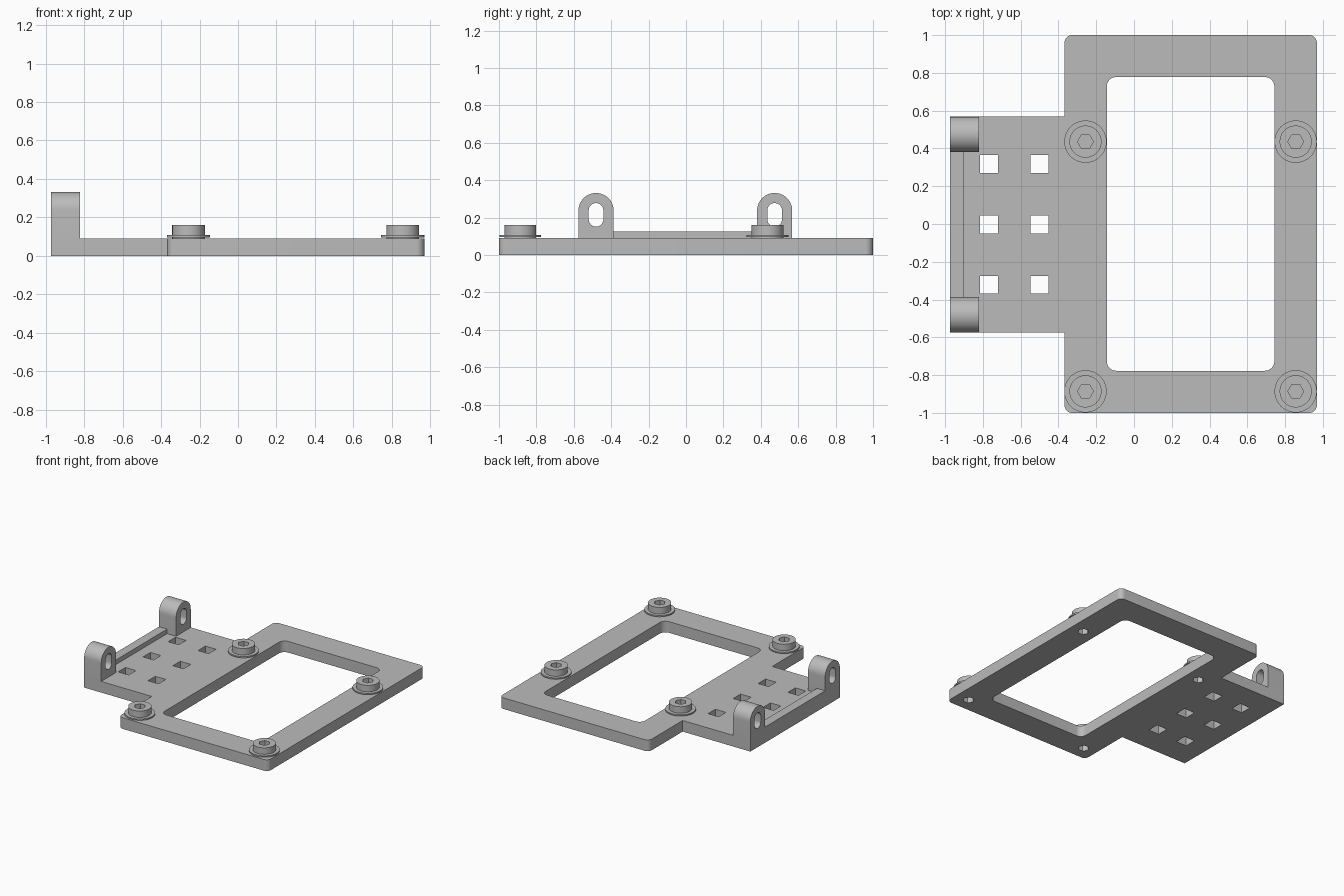
import bpy, bmesh, math
from mathutils import Vector

if "Cube" in bpy.data.objects:
    bpy.data.objects.remove(bpy.data.objects["Cube"], do_unlink=True)

grey = bpy.data.materials.new("plain grey")
grey.use_nodes = True
grey.diffuse_color = (0.5, 0.5, 0.5, 1)
grey.node_tree.nodes["Principled BSDF"].inputs["Base Color"].default_value = (0.5, 0.5, 0.5, 1)


def finish(bm, name):
    bmesh.ops.recalc_face_normals(bm, faces=bm.faces)
    mesh = bpy.data.meshes.new(name)
    bm.to_mesh(mesh)
    bm.free()
    mesh.materials.append(grey)
    obj = bpy.data.objects.new(name, mesh)
    bpy.context.collection.objects.link(obj)
    return obj


def rect(x0, x1, y0, y1):
    return [(x0, y0), (x1, y0), (x1, y1), (x0, y1)]


def rounded(points, radii, steps=10):
    """Round the right-angled corners of an outline."""
    out = []
    for i, (p, r) in enumerate(zip(points, radii)):
        p = Vector(p)
        if r == 0:
            out.append(p)
            continue
        back = (Vector(points[i - 1]) - p).normalized()
        ahead = (Vector(points[(i + 1) % len(points)]) - p).normalized()
        centre = p + (back + ahead) * r
        for k in range(steps + 1):
            a = math.pi / 2 * k / steps
            out.append(centre - (ahead * math.cos(a) + back * math.sin(a)) * r)
    return out


def hexagon(x, y, r):
    return [(x + r * math.cos(math.pi / 3 * k), y + r * math.sin(math.pi / 3 * k))
            for k in range(6)]


def prism(name, outline, low, high, axis="Z"):
    """Extrude an outline along Z, or a (y, z) outline along X."""
    pts = [Vector(p) for p in outline]
    pts = [p for i, p in enumerate(pts) if (p - pts[i - 1]).length > 1e-5]
    place = (lambda p, w: (p.x, p.y, w)) if axis == "Z" else (lambda p, w: (w, p.x, p.y))
    bm = bmesh.new()
    a = [bm.verts.new(place(p, low)) for p in pts]
    b = [bm.verts.new(place(p, high)) for p in pts]
    bm.faces.new(a)
    bm.faces.new(b)
    for i in range(len(pts)):
        bm.faces.new((a[i - 1], a[i], b[i], b[i - 1]))
    return finish(bm, name)


def cut(obj, cutter):
    cutter.hide_render = True
    mod = obj.modifiers.new("cut", "BOOLEAN")
    mod.operation = "DIFFERENCE"
    mod.solver = "EXACT"
    mod.object = cutter
    bpy.context.view_layer.objects.active = obj
    bpy.ops.object.modifier_apply(modifier=mod.name)
    bpy.data.objects.remove(cutter, do_unlink=True)


def lathe(name, x, y, profile, sides=48):
    bm = bmesh.new()
    rings = []
    for r, z in profile:
        rings.append([bm.verts.new((x + r * math.cos(2 * math.pi * k / sides),
                                    y + r * math.sin(2 * math.pi * k / sides), z))
                      for k in range(sides)])
    for lower, upper in zip(rings, rings[1:]):
        for k in range(sides):
            bm.faces.new((lower[k - 1], lower[k], upper[k], upper[k - 1]))
    bm.faces.new(rings[0])
    bm.faces.new(rings[-1])
    return finish(bm, name)


def smooth(obj):
    bpy.ops.object.select_all(action="DESELECT")
    obj.select_set(True)
    bpy.context.view_layer.objects.active = obj
    bpy.ops.object.shade_smooth_by_angle(angle=math.radians(30))


T = 0.09                       # plate thickness
LEFT, ARM, RIGHT = -0.973, -0.368, 0.968
Y0, Y1 = -0.575, 0.568         # arm sides

# Base plate: rectangular frame with a side arm
outline = [(ARM, -1), (RIGHT, -1), (RIGHT, 1), (ARM, 1),
           (ARM, Y1), (LEFT, Y1), (LEFT, Y0), (ARM, Y0)]
plate = prism("base_plate", rounded(outline, [0.04] * 4 + [0] * 4), 0, T)
window = rounded(rect(-0.144, 0.743, -0.777, 0.778), [0.05] * 4)
cut(plate, prism("window_cutter", window, -0.1, 0.2))

# Square holes through the arm
for x in (-0.767, -0.5):
    for y in (-0.321, -0.003, 0.318):
        h = 0.047
        cut(plate, prism("square_cutter", rect(x - h, x + h, y - h, y + h), -0.1, 0.2))

# Socket screws with washers, and hexagonal pockets beneath them
screw_profile = [(0.085, T), (0.085, 0.097), (0.112, 0.097), (0.112, 0.108),
                 (0.085, 0.108), (0.085, 0.16)]
for side, x in (("right", -0.257), ("left", 0.856)):
    for end, y in (("front", -0.886), ("back", 0.436)):
        screw = lathe(f"{end}_{side}_screw", x, y, screw_profile)
        cut(screw, prism("socket_cutter", hexagon(x, y, 0.042), 0.105, 0.3))
        cut(plate, prism("pocket_cutter", hexagon(x, y, 0.042), -0.1, 0.08))
        smooth(screw)
smooth(plate)

# Slotted lugs at the outer edge of the arm
W = 0.188
for name, y in (("front_lug", Y0), ("back_lug", Y1 - W)):
    lug = prism(name, rounded(rect(y, y + W, T, 0.332), [0, 0, W / 2, W / 2]),
                LEFT, -0.82, "X")
    mid, s = y + W / 2, 0.039
    slot = rounded(rect(mid - s, mid + s, 0.152, 0.278), [s] * 4)
    cut(lug, prism("slot_cutter", slot, -1.2, -0.7, "X"))
    smooth(lug)

# Low ridge between the lugs
prism("ridge", rect(LEFT, -0.9, Y0 + W, Y1 - W), T, 0.127)
